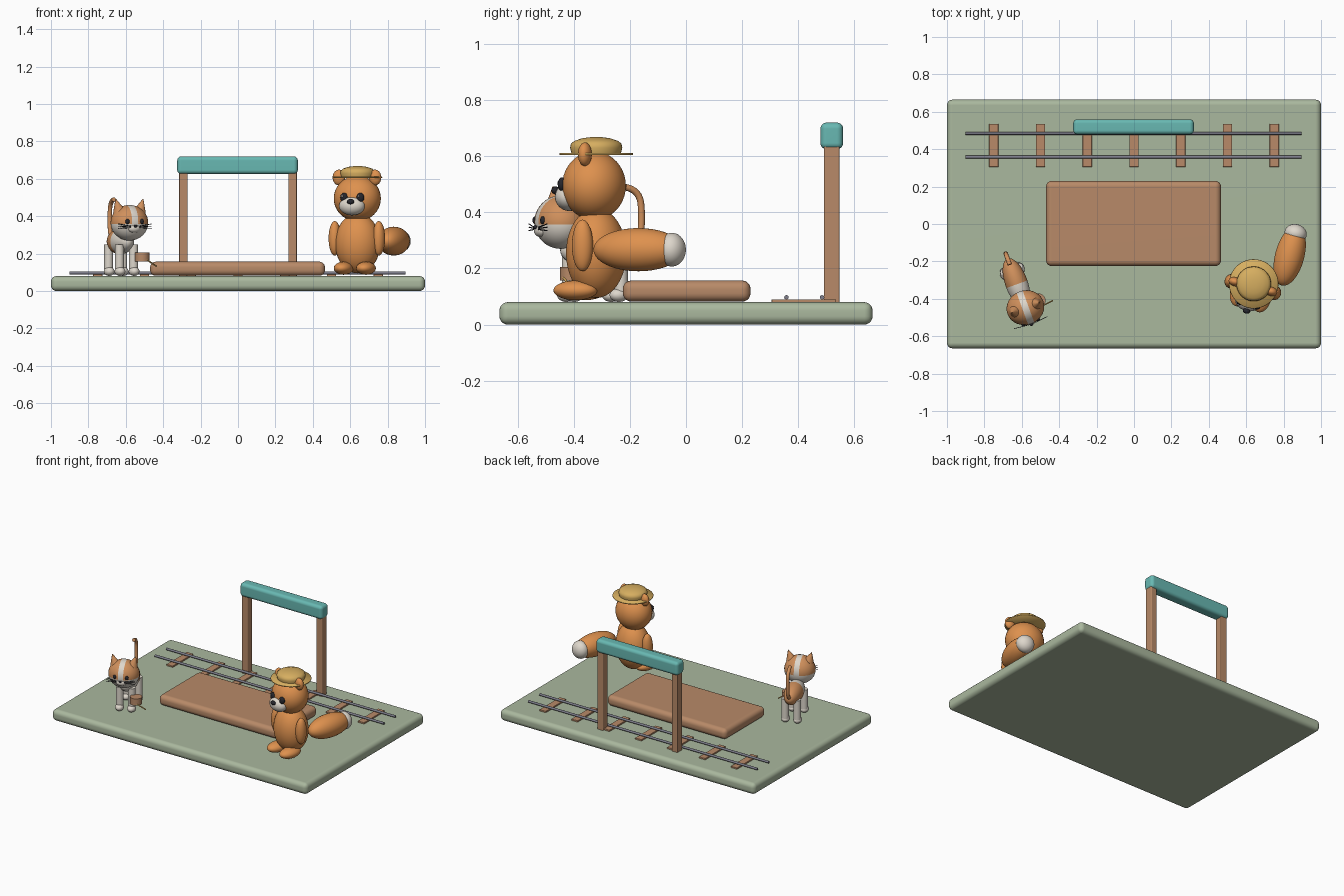
import bpy, bmesh
from math import radians, pi
from mathutils import Matrix, Vector, Euler

if "Cube" in bpy.data.objects:
    bpy.data.objects.remove(bpy.data.objects["Cube"], do_unlink=True)


def material(name, *srgb):
    lin = [((v / 255 + 0.055) / 1.055) ** 2.4 for v in srgb] + [1]
    m = bpy.data.materials.new(name)
    m.use_nodes = True
    m.diffuse_color = lin
    m.node_tree.nodes["Principled BSDF"].inputs["Base Color"].default_value = lin
    return m


SAGE = material("sage_green", 170, 184, 158)
WOOD = material("wood_brown", 184, 138, 104)
TEAL = material("teal", 104, 184, 178)
ORANGE = material("fur_orange", 222, 145, 78)
GINGER = material("ginger_fur", 208, 144, 92)
CREAM = material("cream", 222, 215, 204)
STRAW = material("straw", 214, 174, 96)
STEEL = material("rail_grey", 125, 125, 138)
BLACK = material("soft_black", 38, 38, 44)

WORLD = Matrix.Identity(4)


def add(name, bm, mats, smooth=True):
    me = bpy.data.meshes.new(name)
    for f in bm.faces:
        f.smooth = smooth
    bm.to_mesh(me)
    bm.free()
    for m in mats:
        me.materials.append(m)
    ob = bpy.data.objects.new(name, me)
    bpy.context.collection.objects.link(ob)
    return ob


def place(frame, loc, size=(1, 1, 1), rot=(0, 0, 0)):
    turn = Euler([radians(a) for a in rot]).to_matrix().to_4x4()
    return frame @ Matrix.Translation(loc) @ turn @ Matrix.Diagonal((*size, 1))


def ball(name, mat, loc, size, frame=WORLD, rot=(0, 0, 0), cuts=(), rule=None, mats=None):
    """Ellipsoid; cuts are (point, normal) planes on the unit ball, rule picks a material."""
    bm = bmesh.new()
    bmesh.ops.create_uvsphere(bm, u_segments=32, v_segments=20, radius=1)
    for co, no in cuts:
        bmesh.ops.bisect_plane(bm, geom=bm.verts[:] + bm.edges[:] + bm.faces[:],
                               plane_co=co, plane_no=no)
    if rule:
        for f in bm.faces:
            f.material_index = rule(f.calc_center_median())
    bm.transform(place(frame, loc, size, rot))
    return add(name, bm, mats or [mat])


def box(name, mat, lo, hi, bevel=0.0):
    lo, hi = Vector(lo), Vector(hi)
    bm = bmesh.new()
    bmesh.ops.create_cube(bm, size=1)
    bm.transform(place(WORLD, (lo + hi) / 2, hi - lo))
    ob = add(name, bm, [mat], False)
    if bevel:
        mod = ob.modifiers.new("rounding", "BEVEL")
        mod.width, mod.segments = bevel, 5
        for p in ob.data.polygons:
            p.use_smooth = True
        wn = ob.modifiers.new("normals", "WEIGHTED_NORMAL")
        wn.keep_sharp = True
    return ob


def rod(name, mat, a, b, r, frame=WORLD, r2=None, sides=16):
    a, b = Vector(a), Vector(b)
    bm = bmesh.new()
    bmesh.ops.create_cone(bm, cap_ends=True, segments=sides, radius1=r,
                          radius2=r if r2 is None else r2, depth=(b - a).length)
    turn = (b - a).to_track_quat("Z", "Y").to_matrix().to_4x4()
    bm.transform(frame @ Matrix.Translation((a + b) / 2) @ turn)
    ob = add(name, bm, [mat])
    for e in ob.data.edges:
        e.use_edge_sharp = False
    for p in ob.data.polygons:
        p.use_smooth = len(p.vertices) == 4
    return ob


def lathe(name, mat, profile, frame, sides=40):
    bm = bmesh.new()
    vs = [bm.verts.new((r, 0, z)) for r, z in profile]
    es = [bm.edges.new(p) for p in zip(vs, vs[1:])]
    bmesh.ops.spin(bm, geom=vs + es, cent=(0, 0, 0), axis=(0, 0, 1), angle=2 * pi, steps=sides)
    bmesh.ops.remove_doubles(bm, verts=bm.verts, dist=0.0001)
    bmesh.ops.recalc_face_normals(bm, faces=bm.faces)
    bm.transform(frame)
    return add(name, bm, [mat])


def tube(name, mat, points, r, frame):
    cu = bpy.data.curves.new(name, "CURVE")
    cu.dimensions = "3D"
    cu.bevel_depth, cu.bevel_resolution, cu.use_fill_caps = r, 3, True
    sp = cu.splines.new("NURBS")
    sp.points.add(len(points) - 1)
    for p, co in zip(sp.points, points):
        p.co = (*(frame @ Vector(co)), 1)
    sp.use_endpoint_u, sp.order_u, sp.resolution_u = True, 3, 6
    cu.materials.append(mat)
    bpy.context.collection.objects.link(bpy.data.objects.new(name, cu))


SIDES = (("left", 1), ("right", -1))

# Ground slab and platform
box("ground_slab", SAGE, (-1, -0.665, 0), (1, 0.665, 0.08), 0.03)
box("platform", WOOD, (-0.47, -0.225, 0.082), (0.465, 0.23, 0.157), 0.03)

# Railway track
for i in range(7):
    x = (i - 3) * 0.25
    box(f"sleeper_{i + 1}", WOOD, (x - 0.025, 0.305, 0.075), (x + 0.025, 0.535, 0.09), 0.003)
for name, y in (("near_rail", 0.358), ("far_rail", 0.485)):
    rod(name, STEEL, (-0.9, y, 0.097), (0.895, y, 0.097), 0.008)

# Gateway
for side, s in SIDES:
    x = s * 0.292
    box(f"{side}_post", WOOD, (x - 0.023, 0.491, 0.075), (x + 0.023, 0.547, 0.65), 0.006)
box("gateway_beam", TEAL, (-0.325, 0.479, 0.625), (0.32, 0.56, 0.72), 0.022)

# Hatted animal: body, head and limbs
F = place(WORLD, (0.64, -0.32, 0), rot=(0, 0, -15))
ball("hatted_body", ORANGE, (0, 0, 0.255), (0.122, 0.107, 0.16), F)
ball("hatted_head", ORANGE, (0, -0.008, 0.495), (0.127, 0.113, 0.122), F)
ball("hatted_muzzle", CREAM, (-0.005, -0.1, 0.455), (0.07, 0.05, 0.05), F)
ball("hatted_nose", BLACK, (0, -0.15, 0.478), (0.02, 0.014, 0.014), F)
for side, s in SIDES:
    ball(f"hatted_{side}_eye", BLACK, (s * 0.045, -0.113, 0.5), (0.021, 0.016, 0.025), F)
    ball(f"hatted_{side}_glint", CREAM, (s * 0.045 - 0.006, -0.128, 0.507), (0.005,) * 3, F)
    ball(f"hatted_{side}_ear", ORANGE, (s * 0.1, -0.015, 0.607), (0.034, 0.024, 0.042), F)
    ball(f"hatted_{side}_arm", ORANGE, (s * 0.122, -0.018, 0.282), (0.033, 0.038, 0.092), F)
    ball(f"hatted_{side}_foot", ORANGE, (s * 0.062, -0.06, 0.122), (0.05, 0.08, 0.035), F)

# Bushy tail with pale tip
ball("bushy_tail", ORANGE, (0.147, 0.195, 0.267), (0.078, 0.165, 0.077), F)
ball("bushy_tail_tip", CREAM, (0.147, 0.318, 0.267), (0.06, 0.05, 0.06), F)

# Straw hat
lathe("hat_brim", STRAW, [(0, 0.604), (0.13, 0.604), (0.132, 0.608), (0.13, 0.612), (0, 0.612)], F)
lathe("hat_crown", STRAW, [(0.088, 0.61), (0.093, 0.63), (0.09, 0.645), (0.077, 0.655),
                           (0.05, 0.664), (0.02, 0.668), (0, 0.668)], F)

# Cat: body and head with two coat colours
C = place(WORLD, (-0.625, -0.325, 0), rot=(0, 0, 20))
ball("cat_body", None, (0, 0.01, 0.265), (0.06, 0.14, 0.068), C,
     cuts=[((0, -0.05, 0), (0, 1, 0))], mats=[GINGER, CREAM],
     rule=lambda p: int(p.y < -0.05))
STRIPE, BROW = 0.17, -0.08
ball("cat_head", None, (0, -0.13, 0.365), (0.102, 0.092, 0.095), C,
     cuts=[((STRIPE, 0, 0), (1, 0, 0)), ((-STRIPE, 0, 0), (1, 0, 0)), ((0, 0, BROW), (0, 0, 1))],
     mats=[GINGER, CREAM], rule=lambda p: int(p.z < BROW or abs(p.x) < STRIPE))
ball("cat_muzzle", CREAM, (0, -0.205, 0.335), (0.036, 0.022, 0.023), C)
ball("cat_nose", BLACK, (0, -0.226, 0.347), (0.01, 0.007, 0.007), C)
for side, s in SIDES:
    ball(f"cat_{side}_eye", BLACK, (s * 0.04, -0.212, 0.372), (0.012, 0.009, 0.014), C)
    rod(f"cat_{side}_ear", GINGER, (s * 0.058, -0.13, 0.425), (s * 0.078, -0.13, 0.492),
        0.034, C, 0.002)
    for i, dz in enumerate((-0.012, 0, 0.012)):
        rod(f"cat_{side}_whisker_{i + 1}", BLACK, (s * 0.025, -0.222, 0.343 + dz / 3),
            (s * 0.095, -0.215, 0.347 + dz), 0.002, C, sides=6)
    for end, y in (("front", -0.085), ("back", 0.085)):
        rod(f"cat_{end}_{side}_leg", CREAM, (s * 0.04, y, 0.095), (s * 0.04, y, 0.25), 0.024, C)
        ball(f"cat_{end}_{side}_paw", CREAM, (s * 0.04, y - 0.008, 0.105), (0.028, 0.034, 0.024), C)
tube("cat_tail", GINGER, [(0, 0.12, 0.275), (0, 0.17, 0.29), (0, 0.18, 0.38),
                          (0, 0.17, 0.48), (0, 0.115, 0.49)], 0.012, C)

# Small basket with a straw stalk
rod("basket", WOOD, (-0.512, -0.41, 0.157), (-0.512, -0.41, 0.205), 0.039, sides=24)
rod("straw_stalk", STRAW, (-0.495, -0.44, 0.172), (-0.435, -0.41, 0.132), 0.004, sides=8)
